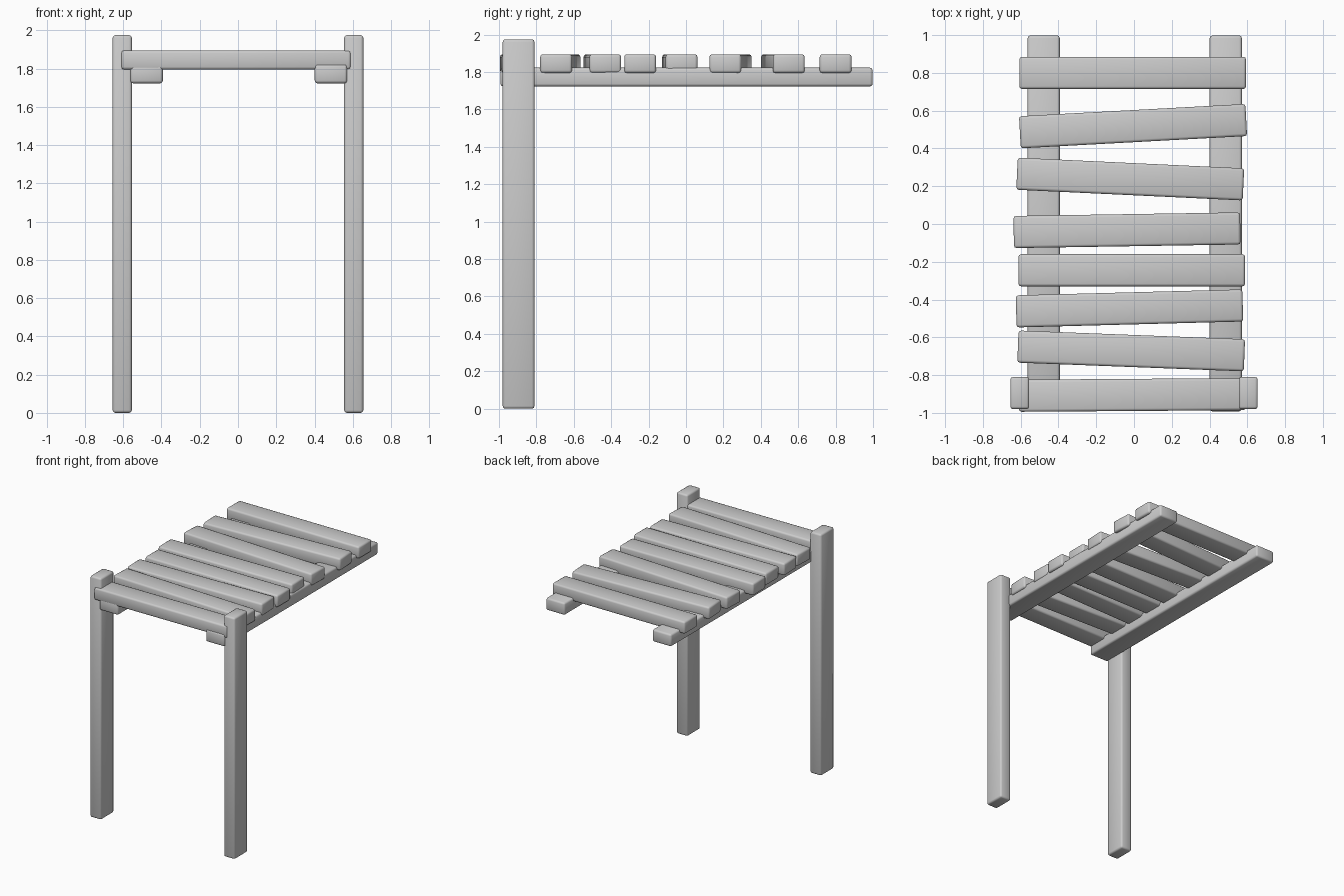
import bpy
import math

if "Cube" in bpy.data.objects:
    bpy.data.objects.remove(bpy.data.objects["Cube"])

grey = bpy.data.materials.new("plain_grey")
grey.use_nodes = True
colour = (0.6, 0.6, 0.6, 1)
grey.diffuse_color = colour
grey.node_tree.nodes["Principled BSDF"].inputs["Base Color"].default_value = colour

WIDTH, THICK = 0.17, 0.1


def board(name, size, centre, angle=0):
    """Rounded, smooth-shaded timber."""
    bpy.ops.mesh.primitive_cube_add(size=1, location=centre)
    ob = bpy.context.object
    ob.name = name
    ob.scale = size
    bpy.ops.object.transform_apply(location=False, rotation=False, scale=True)
    ob.rotation_euler.z = math.radians(angle)
    ob.data.materials.append(grey)
    bevel = ob.modifiers.new("rounded_edges", "BEVEL")
    bevel.width = 0.014
    bevel.segments = 2
    bpy.ops.object.shade_smooth()
    return ob


# Posts and the beams carried by them
for side, s in (("left", 1), ("right", -1)):
    board(f"{side}_post", (THICK, WIDTH, 1.975), (s * 0.605, -0.895, 0.9875))
    board(f"{side}_beam", (WIDTH, 1.99, THICK), (s * 0.482 + 0.004, 0.003, 1.773))

# Unevenly laid slats, front to back: x, y, turn in degrees
slats = [
    (-0.010, -0.905, 0.4),
    (-0.015, -0.672, -2.2),
    (-0.024, -0.447, 1.5),
    (-0.012, -0.245, 0),
    (-0.037, -0.033, 0.9),
    (-0.020, 0.238, -2.7),
    (-0.005, 0.518, 3.1),
    (-0.007, 0.800, 0),
]
for i, (x, y, turn) in enumerate(slats, 1):
    board(f"slat_{i}", (1.2, WIDTH, THICK), (x, y, 1.845), turn)
